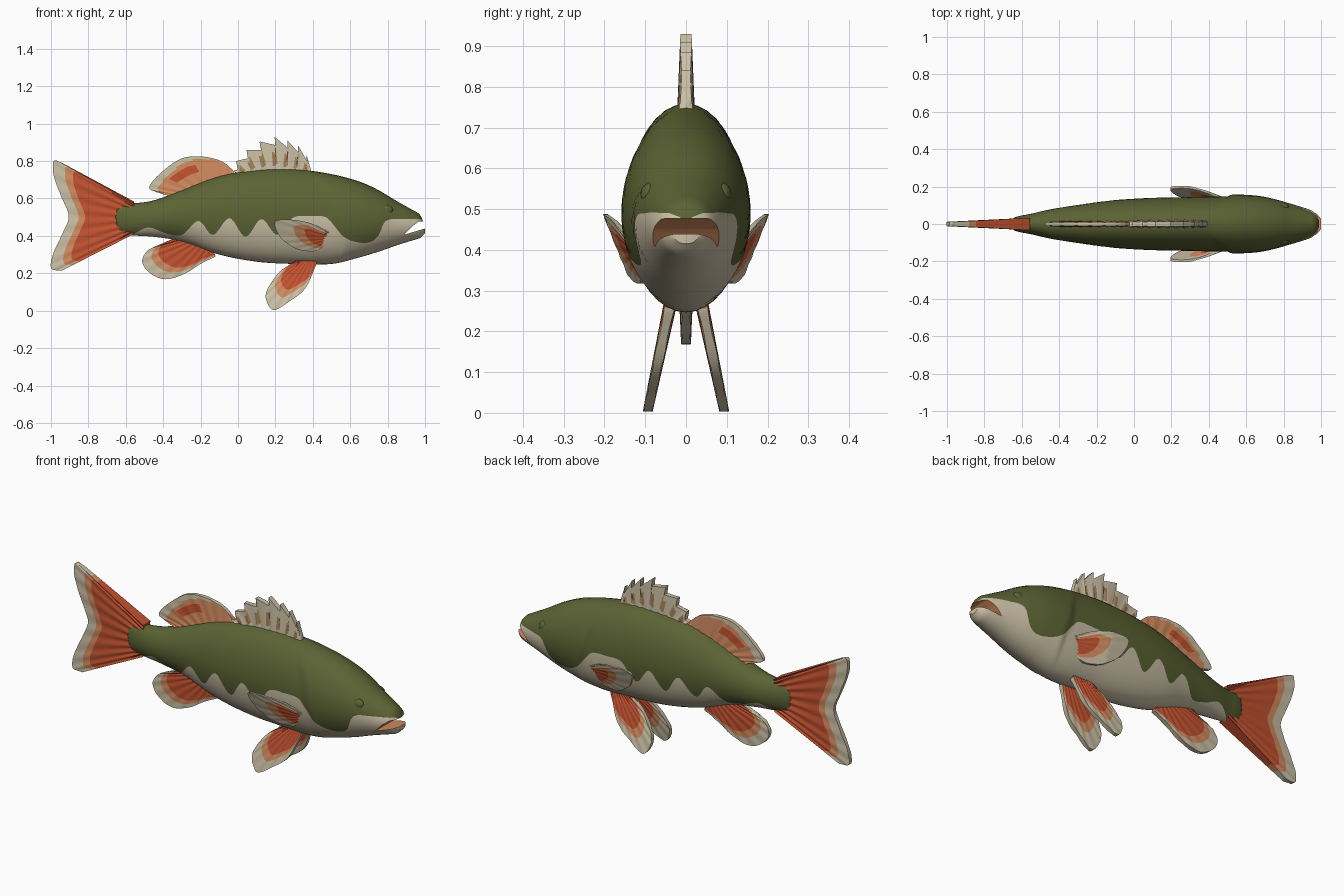
import bpy, bmesh, math

if "Cube" in bpy.data.objects:
    bpy.data.objects.remove(bpy.data.objects["Cube"])

COLOURS = {
    "olive green": (0.105, 0.125, 0.034),
    "cream": (0.60, 0.53, 0.38),
    "light orange": (0.65, 0.26, 0.115),
    "red orange": (0.55, 0.085, 0.03),
    "tan": (0.38, 0.22, 0.10),
}
GREEN, CREAM, ORANGE, RED, TAN = range(len(COLOURS))
materials = []
for label, rgb in COLOURS.items():
    mat = bpy.data.materials.new(label)
    mat.use_nodes = True
    mat.diffuse_color = (*rgb, 1)
    shader = mat.node_tree.nodes["Principled BSDF"]
    shader.inputs["Base Color"].default_value = (*rgb, 1)
    shader.inputs["Roughness"].default_value = 0.7
    materials.append(mat)


def curve(t, keys, smooth=True):
    """Interpolate rows of (parameter, value, value...) at t."""
    i = 0
    while i < len(keys) - 2 and t > keys[i + 1][0]:
        i += 1
    a, b = keys[i], keys[i + 1]
    before, after = keys[max(i - 1, 0)], keys[min(i + 2, len(keys) - 1)]
    h = b[0] - a[0]
    s = min(max((t - a[0]) / h, 0), 1)
    out = []
    for c in range(1, len(a)):
        if not smooth:
            out.append(a[c] + s * (b[c] - a[c]))
            continue
        ma = h * (b[c] - before[c]) / (b[0] - before[0])
        mb = h * (after[c] - a[c]) / (after[0] - a[0])
        out.append((2*s**3 - 3*s*s + 1) * a[c] + (s**3 - 2*s*s + s) * ma
                   + (3*s*s - 2*s**3) * b[c] + (s**3 - s*s) * mb)
    return out


def finish(bm, name, angle=40):
    """Turn a bmesh into a smooth-shaded object with the shared palette."""
    bmesh.ops.recalc_face_normals(bm, faces=bm.faces)
    mesh = bpy.data.meshes.new(name)
    bm.to_mesh(mesh)
    bm.free()
    for mat in materials:
        mesh.materials.append(mat)
    obj = bpy.data.objects.new(name, mesh)
    bpy.context.collection.objects.link(obj)
    shade(obj, angle)
    return obj


def shade(obj, angle):
    bpy.ops.object.select_all(action='DESELECT')
    obj.select_set(True)
    bpy.context.view_layer.objects.active = obj
    bpy.ops.object.shade_smooth_by_angle(angle=math.radians(angle))


# Body: x, top, bottom, half width
BODY = [(-.665, .545, .455, .012), (-.64, .573, .415, .035), (-.55, .575, .402, .055),
        (-.45, .59, .395, .078), (-.3, .645, .37, .102), (-.1, .72, .30, .128),
        (.1, .752, .262, .14), (.3, .757, .25, .144), (.5, .73, .25, .148),
        (.65, .69, .285, .146), (.75, .645, .315, .132), (.85, .585, .35, .105),
        (.93, .54, .375, .08), (.975, .51, .39, .058), (1, .45, .415, .028)]
# Scalloped edge between back and belly: x, height
EDGE = [(-.67, .3), (-.62, .40), (-.56, .41), (-.48, .445), (-.39, .415), (-.3, .405),
        (-.21, .48), (-.135, .405), (-.045, .495), (.04, .395), (.125, .49),
        (.21, .405), (.29, .495), (.38, .505), (.47, .50), (.51, .46), (.56, .40),
        (.62, .37), (.70, .365), (.75, .40), (.785, .475), (.86, .49), (1, .49)]


def body_ring(x, rows):
    top, bottom, width = curve(x, BODY)
    middle, half = (top + bottom) / 2, (top - bottom) / 2
    edge = (curve(x, EDGE)[0] - middle) / half
    edge = math.asin(min(max(edge, -.985), .95))
    quarter = math.pi / 2
    angles = [quarter + (edge - quarter) * i / rows for i in range(rows)]
    angles += [edge + (-quarter - edge) * i / rows for i in range(rows + 1)]
    side = []
    for a in angles:
        z = middle + half * math.sin(a)
        # The gill cover stands proud of the flank and fades out along the cheek
        gill = .5 + .6 * max(.5 - z, 0) - 2 * (z - .5) ** 2
        flare = min(max((x - gill) / .02, 0), 1) * min(max((.8 - x) / .25, 0), 1)
        side.append((width * math.cos(a) * (1 + .07 * flare), z))
    ring = side + [(-y, z) for y, z in side[-2:0:-1]]
    return [(x, y, z) for y, z in ring]


def build_body(sections=140, rows=10):
    bm = bmesh.new()
    start, end = BODY[0][0], BODY[-1][0]
    rings = [[bm.verts.new(p) for p in body_ring(start + (end - start) * i / sections, rows)]
             for i in range(sections + 1)]
    count = 4 * rows
    for a, b in zip(rings, rings[1:]):
        for j in range(count):
            k = (j + 1) % count
            face = bm.faces.new((a[j], a[k], b[k], b[j]))
            face.material_index = GREEN if j < rows or j >= 3 * rows else CREAM
    bm.faces.new(rings[0]).material_index = GREEN
    bm.faces.new(rings[-1]).material_index = CREAM
    return finish(bm, "body")


body = build_body()

# Open mouth cut as a wedge
bm = bmesh.new()
profile = [(.89, .407), (1.03, .448), (1.03, .48), (.965, .476), (.93, .45)]
left, right = [[bm.verts.new((x, y, z)) for x, z in profile] for y in (.2, -.2)]
bm.faces.new(left)
bm.faces.new(right)
for i in range(len(profile)):
    bm.faces.new((left[i - 1], left[i], right[i], right[i - 1]))
for face in bm.faces:
    face.material_index = ORANGE
cutter = finish(bm, "mouth_cutter")
cutter.hide_render = True
cut = body.modifiers.new("mouth", 'BOOLEAN')
cut.object, cut.operation, cut.solver = cutter, 'DIFFERENCE', 'EXACT'
bpy.context.view_layer.objects.active = body
bpy.ops.object.modifier_apply(modifier=cut.name)
bpy.data.objects.remove(cutter)
shade(body, 40)

# Eyes as low bulges in the head
for side, label in ((1, "left"), (-1, "right")):
    bm = bmesh.new()
    bmesh.ops.create_uvsphere(bm, u_segments=20, v_segments=12, radius=.03)
    bmesh.ops.scale(bm, vec=(1.15, .8, 1), verts=bm.verts)
    bmesh.ops.translate(bm, vec=(.795, .088 * side, .535), verts=bm.verts)
    finish(bm, label + "_eye")


def fin(name, base, tip, colour, thick, place=lambda x, z: 0, mirror=1, smooth=True, nu=48, nv=20):
    """Ruled fin from a base line to a tip outline, coloured by (along, outward)."""
    bm = bmesh.new()
    keys = [(i / (len(tip) - 1), *p) for i, p in enumerate(tip)]
    sheets = []
    for s in (1, -1):
        grid = []
        for i in range(nu + 1):
            u = i / nu
            tx, tz = curve(u, keys, smooth)
            bx, bz = [a + (b - a) * u for a, b in zip(*base)]
            column = []
            for j in range(nv + 1):
                v = j / nv
                x, z = bx + (tx - bx) * v, bz + (tz - bz) * v
                ribs = 1 + .12 * math.cos(u * math.tau * 9)
                y = place(x, z) + s * ribs * (thick[0] + (thick[1] - thick[0]) * v)
                column.append(bm.verts.new((x, y * mirror, z)))
            grid.append(column)
        sheets.append(grid)

    def add(corners, u, v):
        bm.faces.new(corners).material_index = colour(u, v)

    a, b = sheets
    for i in range(nu):
        u = (i + .5) / nu
        for g in sheets:
            for j in range(nv):
                add((g[i][j], g[i+1][j], g[i+1][j+1], g[i][j+1]), u, (j + .5) / nv)
        for j in (0, nv):
            add((a[i][j], a[i+1][j], b[i+1][j], b[i][j]), u, j / nv)
    for i in (0, nu):
        for j in range(nv):
            add((a[i][j], a[i][j+1], b[i][j+1], b[i][j]), i / nu, (j + .5) / nv)
    return finish(bm, name, 50)


def bands(red, orange):
    return lambda u, v: RED if v < red else ORANGE if v < orange else CREAM


# Tail fin
fin("tail_fin", [(-.555, .583), (-.56, .408)],
    [(-.94, .79), (-.985, .80), (-.985, .72), (-.945, .61), (-.905, .505),
     (-.94, .41), (-.99, .30), (-.998, .225), (-.94, .215)],
    bands(.75, .87), (.03, .011))

# Rear soft dorsal fin
def soft_colour(u, v):
    if .42 < u < .66 and .45 < v < .72:
        return RED
    return CREAM if v > 1.02 - .35 * u else ORANGE

fin("soft_dorsal_fin", [(-.03, .72), (-.36, .61)],
    [(-.02, .745), (-.09, .80), (-.2, .825), (-.31, .81), (-.42, .73), (-.475, .66), (-.44, .635)],
    soft_colour, (.016, .01))

# Front spiny dorsal fin: each spine rises from a notch behind it
spines = [(-.01, .80), (.045, .86), (.115, .905), (.195, .93), (.265, .91), (.32, .885), (.365, .84)]
outline = [(-.03, .745)]
for x, z in spines:
    outline += [(x + .008, z - .045), (x, z)]
outline.append((.395, .735))
fin("spiny_dorsal_fin", [(.01, .73), (.4, .72)], outline,
    lambda u, v: TAN if .3 < v < .75 and (u * 7.5) % 1 > .4 else CREAM,
    (.02, .013), smooth=False, nu=60)

# Anal fin
fin("anal_fin", [(-.13, .32), (-.34, .39)],
    [(-.12, .29), (-.2, .25), (-.29, .195), (-.39, .168), (-.47, .20),
     (-.512, .26), (-.49, .315), (-.45, .34), (-.37, .375)],
    bands(.66, .8), (.017, .011))

# Paired fins
for side, label in ((1, "left"), (-1, "right")):
    fin(label + "_pelvic_fin", [(.425, .275), (.31, .275)],
        [(.42, .25), (.36, .12), (.275, .05), (.19, .003), (.15, .06),
         (.16, .12), (.225, .21), (.30, .255)],
        bands(.62, .77), (.015, .011), lambda x, z: .04 + .21 * (.26 - z), side)
    fin(label + "_pectoral_fin", [(.49, .42), (.485, .36)],
        [(.47, .43), (.38, .47), (.275, .487), (.197, .475), (.22, .40),
         (.27, .355), (.33, .325), (.41, .318), (.47, .345)],
        lambda u, v: RED if v < .45 and u > .3 else ORANGE if v < .65 and u > .2 else CREAM,
        (.009, .006), lambda x, z: .13 + .4 * (z - .32) - .2 * max(x - .3, 0), side)
